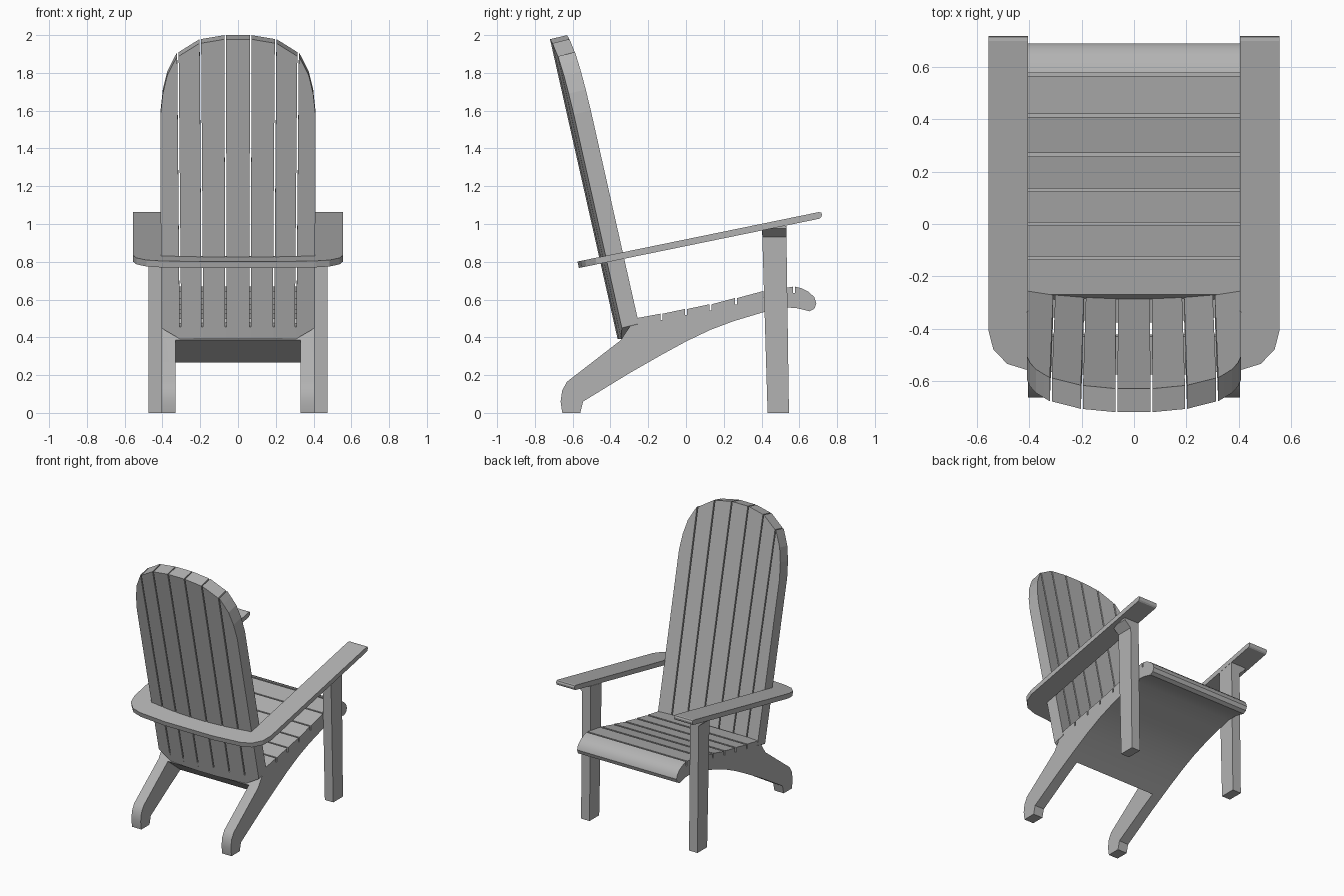
import bpy, bmesh
from mathutils import Vector

if "Cube" in bpy.data.objects:
    bpy.data.objects.remove(bpy.data.objects["Cube"])

grey = bpy.data.materials.new("grey_paint")
grey.diffuse_color = (0.45, 0.45, 0.45, 1)
grey.use_nodes = True
grey.node_tree.nodes["Principled BSDF"].inputs["Base Color"].default_value = grey.diffuse_color


def prism(name, points, vec, smooth=None):
    """Extrude a 3D outline along a vector into a closed solid."""
    bm = bmesh.new()
    face = bm.faces.new([bm.verts.new(p) for p in points])
    ext = bmesh.ops.extrude_face_region(bm, geom=[face], use_keep_orig=True)
    verts = [v for v in ext["geom"] if isinstance(v, bmesh.types.BMVert)]
    bmesh.ops.translate(bm, verts=verts, vec=vec)
    bmesh.ops.recalc_face_normals(bm, faces=bm.faces)
    mesh = bpy.data.meshes.new(name)
    bm.to_mesh(mesh)
    bm.free()
    mesh.materials.append(grey)
    obj = bpy.data.objects.new(name, mesh)
    bpy.context.collection.objects.link(obj)
    if smooth:
        bpy.ops.object.select_all(action="DESELECT")
        obj.select_set(True)
        bpy.context.view_layer.objects.active = obj
        bpy.ops.object.shade_smooth_by_angle(angle=smooth)
    return obj


# Seat with rear legs: side profile (y, z), notched between the slats
under = [(-0.345, 0.385), (-0.63, 0.165), (-0.655, 0.12), (-0.664, 0.06), (-0.655, 0),
         (-0.56, 0), (-0.545, 0.06), (-0.3, 0.21), (-0.13, 0.307), (0, 0.378), (0.13, 0.44),
         (0.25, 0.485), (0.4, 0.53), (0.5, 0.558), (0.58, 0.556), (0.655, 0.538),
         (0.68, 0.552), (0.69, 0.58), (0.68, 0.612), (0.65, 0.64), (0.61, 0.66)]
top = [(0.572, 0.668), (0.415, 0.645), (0.265, 0.608), (0.13, 0.575), (0, 0.55), (-0.13, 0.525)]
profile = list(under)
for y, z in top:
    profile += [(y + 0.006, z), (y + 0.006, z - 0.033), (y - 0.006, z - 0.033), (y - 0.006, z)]
profile.append((-0.27, 0.5))
W = 0.406
seat = prism("seat_and_rear_legs", [(-W, y, z) for y, z in profile], (2 * W, 0, 0), 0.6)

# Opening between the rear legs
gap = [(-0.2, 0.268), (-0.2, -0.1), (-0.9, -0.1), (-0.9, 0.55), (-0.345, 0.55), (-0.345, 0.385)]
cutter = prism("leg_gap_cutter", [(-0.33, y, z) for y, z in gap], (0.66, 0, 0))
cutter.hide_render = True
cutter.hide_viewport = True
cut = seat.modifiers.new("leg_gap", "BOOLEAN")
cut.object = cutter
cut.solver = "EXACT"

# Back slats: fanned boards arranged on a shallow curve
low = [-0.408, -0.305, -0.188, -0.065, 0.065, 0.188, 0.305, 0.408]
high = [-0.41, -0.318, -0.199, -0.067, 0.067, 0.199, 0.318, 0.41]
crown = [1.58, 1.888, 1.957, 1.978, 1.978, 1.957, 1.888, 1.58]
foot = [0.45, 0.39, 0.39, 0.39, 0.39, 0.39, 0.39, 0.45]
corner = [(0.345, 1.845), (0.375, 1.785), (0.398, 1.69)]
GAP, SLIT = 0.004, 0.455


def bend(x):
    return 0.037 * (x / 0.41) ** 2


for i in range(7):
    gl = GAP if i > 0 else 0
    gr = GAP if i < 6 else 0
    outline = [(low[i], foot[i]), (low[i + 1], foot[i + 1]), (low[i + 1], SLIT),
               (low[i + 1] - gr, SLIT + 0.001), (high[i + 1] - gr, crown[i + 1])]
    if i == 6:
        outline += reversed(corner)
    if i == 0:
        outline += [(-x, z) for x, z in corner]
        outline[-3:] = outline[-3:]
    outline += [(high[i] + gl, crown[i]), (low[i] + gl, SLIT + 0.001), (low[i], SLIT)]
    slope = (bend(high[i + 1]) - bend(high[i])) / (high[i + 1] - high[i])
    pts = [(x, -0.365 - 0.2255 * (z - 0.4) + bend(high[i]) + slope * (x - high[i]), z)
           for x, z in outline]
    prism(f"back_slat_{i + 1}", pts, (0, 0.09, 0.022))

# Arms joined by a rail behind the back: plan outline laid on a slope
half = [(0.406, -0.43), (0.406, 0.7), (0.556, 0.7), (0.556, -0.41), (0.538, -0.48),
        (0.485, -0.535), (0.41, -0.558), (0.2, -0.575)]
plan = half + [(-x, y) for x, y in reversed(half)]
arms = prism("arms_and_rear_rail", [(x, y, 0.80 + 0.205 * (y + 0.58)) for x, y in plan],
             (0, 0.008, -0.034))

# Rounded front tips of the arms
tip = [(0.7, 1.0624), (0.716, 1.062), (0.72, 1.05), (0.716, 1.036), (0.708, 1.0284)]
for side, x in (("left", -0.556), ("right", 0.406)):
    prism(f"arm_tip_{side}", [(x, y, z) for y, z in tip], (0.15, 0, 0))

# Front legs, slightly tilted, with a flared bracket under each arm
leg = [(0.432, 0), (0.545, 0), (0.531, 0.99), (0.403, 0.965)]
for side, s in (("left", -1), ("right", 1)):
    prism(f"front_leg_{side}", [(s * 0.406, y, z) for y, z in leg], (s * 0.069, 0, 0))
    flare = [(0.475, 0.93), (0.525, 0.975), (0.525, 0.99), (0.475, 0.99)]
    pts = [(s * x, 0.404, z) for x, z in flare]
    bracket = prism(f"arm_bracket_{side}", pts, (0, 0.127, 0))
    # Keep the bracket's rear top below the sloping arm
    for v in bracket.data.vertices:
        if v.co.z > 0.96:
            v.co.z = min(v.co.z, 0.78 + 0.205 * (v.co.y + 0.58))
